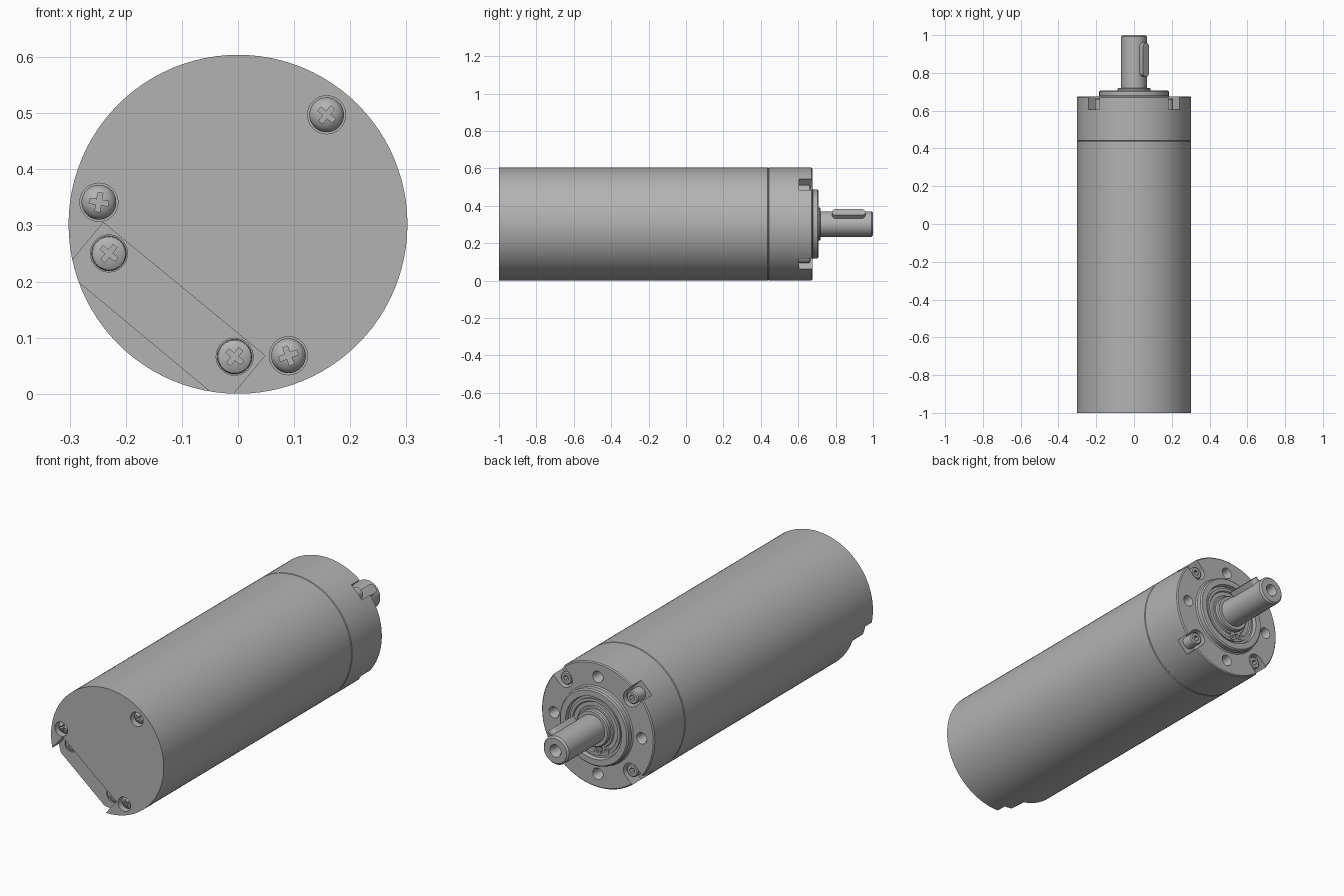
import bpy
import bmesh
from math import sin, cos, pi, radians
from mathutils import Matrix, Vector

if "Cube" in bpy.data.objects:
    bpy.data.objects.remove(bpy.data.objects["Cube"], do_unlink=True)

R = 0.302      # housing radius, also the height of the axis
SIDES = 96

steel = bpy.data.materials.new("grey steel")
steel.use_nodes = True
steel.diffuse_color = (0.45, 0.45, 0.45, 1)
steel.node_tree.nodes["Principled BSDF"].inputs["Base Color"].default_value = (0.45, 0.45, 0.45, 1)

# local (a, b, h) becomes x = a, z = b, y = h
FACING = Matrix(((1, 0, 0, 0), (0, 0, 1, 0), (0, 1, 0, 0), (0, 0, 0, 1)))


def make(name, bm):
    bmesh.ops.recalc_face_normals(bm, faces=bm.faces)
    mesh = bpy.data.meshes.new(name)
    bm.to_mesh(mesh)
    bm.free()
    mesh.materials.append(steel)
    ob = bpy.data.objects.new(name, mesh)
    bpy.context.collection.objects.link(ob)
    return ob


def lathe(name, profile, x=0, z=R, sides=SIDES):
    """Turn (y, radius) points about an axis parallel to y."""
    bm = bmesh.new()
    rings = []
    for y, r in profile:
        rings.append([bm.verts.new((x + r * cos(2 * pi * i / sides), y,
                                    z + r * sin(2 * pi * i / sides))) for i in range(sides)])
    for a, b in zip(rings, rings[1:]):
        for i in range(sides):
            j = (i + 1) % sides
            bm.faces.new((a[i], a[j], b[j], b[i]))
    bm.faces.new(rings[0])
    bm.faces.new(rings[-1])
    return make(name, bm)


def prism(name, outline, h0, h1, matrix=FACING):
    """Extrude a flat outline from h0 to h1."""
    bm = bmesh.new()
    low = [bm.verts.new(matrix @ Vector((a, b, h0))) for a, b in outline]
    high = [bm.verts.new(matrix @ Vector((a, b, h1))) for a, b in outline]
    bm.faces.new(low)
    bm.faces.new(high)
    for i in range(len(low)):
        j = (i + 1) % len(low)
        bm.faces.new((low[i], low[j], high[j], high[i]))
    return make(name, bm)


def activate(ob):
    bpy.ops.object.select_all(action='DESELECT')
    ob.select_set(True)
    bpy.context.view_layer.objects.active = ob


def cut(ob, *cutters):
    for cutter in cutters:
        mod = ob.modifiers.new("cut", 'BOOLEAN')
        mod.operation, mod.solver, mod.object = 'DIFFERENCE', 'EXACT', cutter
        activate(ob)
        bpy.ops.object.modifier_apply(modifier=mod.name)
        bpy.data.objects.remove(cutter, do_unlink=True)


def polar(radius, degrees):
    t = radians(degrees)
    return radius * cos(t), R + radius * sin(t)


def turned(outline, degrees, x=0, z=0):
    t = radians(degrees)
    return [(x + a * cos(t) - b * sin(t), z + a * sin(t) + b * cos(t)) for a, b in outline]


def cross(x, z, degrees):
    w, l = 0.0045, 0.017
    return turned([(w, w), (w, l), (-w, l), (-w, w), (-l, w), (-l, -w),
                   (-w, -w), (-w, -l), (w, -l), (w, -w), (l, -w), (l, w)], degrees, x, z)


def cross_screw(name, x, z, y, r, rise, degrees):
    """Domed cross-head screw facing the front, rim at y."""
    dome = [(y - rise * sin(a), r * cos(a)) for a in [radians(d) for d in (0, 20, 40, 60, 78)]]
    head = lathe(name, [(y + 0.03, r)] + dome, x, z, 32)
    cut(head, prism("cross_cutter", cross(x, z, degrees), y - 0.1, y + 0.012))


# Motor housing with a stepped cable notch in its front end
housing = lathe("motor_housing", [(-1, R), (0.1, R), (0.437, R), (0.44, R - 0.003)])
along, out = Vector((0.77, -0.64)), Vector((-0.64, -0.77))
a, b = Vector((-0.24, 0.305)), Vector((0.048, 0.068))
p, q = Vector((-0.27, 0.187)) - along * 0.1, Vector((-0.06, 0.012)) + along * 0.1
cut(housing,
    prism("notch_cutter", [a, b, b + out * 0.25, a + out * 0.25], -1.1, -0.95),
    prism("flat_cutter", [p, q, q + out * 0.2, p + out * 0.2], -1.1, -0.87))

# Three sunk screws in the front face
for i, angle in enumerate((51, 171, 291)):
    x, z = polar(0.251, angle)
    cut(housing, lathe("hole_cutter", [(-1.05, 0.034), (-0.955, 0.034)], x, z, 32))
    cross_screw(f"front_screw_{i + 1}", x, z, -0.968, 0.031, 0.022, angle)

# Two screws in the notch floor
for i, (x, z) in enumerate(((-0.23, 0.25), (-0.006, 0.066))):
    cut(housing, lathe("hole_cutter", [(-1.05, 0.033), (-0.94, 0.033)], x, z, 32))
    cross_screw(f"notch_screw_{i + 1}", x, z, -0.945, 0.031, 0.01, 51)

# Gearbox with a raised pilot ring and sunk bearing seat
gearbox = lathe("gearbox", [(0.44, R - 0.003), (0.443, R), (0.67, R), (0.675, R - 0.005),
                            (0.675, 0.19), (0.68, 0.184), (0.702, 0.184), (0.708, 0.178),
                            (0.708, 0.15), (0.69, 0.146), (0.69, 0.06)])
for i in range(4):
    x, z = polar(0.235, 90 * i)
    cut(gearbox, lathe("hole_cutter", [(0.57, 0.022), (0.664, 0.022), (0.686, 0.033)], x, z, 32))

# Open corner pockets, each with a socket screw
pocket = [(0.04 * cos(radians(t)), 0.04 * sin(radians(t))) for t in range(90, 271, 15)]
pocket += [(0.12, -0.04), (0.12, 0.04)]
hexagon = [(0.014 * cos(k * pi / 3), 0.014 * sin(k * pi / 3)) for k in range(6)]
for i in range(4):
    angle = 45 + 90 * i
    x, z = polar(0.25, angle)
    cut(gearbox, prism("pocket_cutter", turned(pocket, angle, x, z), 0.605, 0.72))
    head = lathe(f"socket_screw_{i + 1}", [(0.59, 0.031), (0.66, 0.031), (0.665, 0.026)], x, z, 32)
    cut(head, prism("socket_cutter", turned(hexagon, 0, x, z), 0.64, 0.7))

# Bearing, circlip and shaft collar
bearing = lathe("bearing_ring", [(0.68, 0.135), (0.698, 0.135), (0.698, 0.122), (0.692, 0.118),
                                 (0.692, 0.1), (0.698, 0.097), (0.698, 0.06)])
lathe("shaft_collar", [(0.68, 0.088), (0.715, 0.088), (0.72, 0.083), (0.72, 0.05)])
for i, angle in enumerate((238, 262)):
    x, z = polar(0.113, angle)
    ear = lathe(f"circlip_ear_{i + 1}", [(0.685, 0.017), (0.702, 0.017)], x, z, 24)
    cut(ear, lathe("hole_cutter", [(0.69, 0.007), (0.72, 0.007)], x, z, 16))

# Output shaft with a centre hole
lathe("output_shaft", [(0.68, 0.068), (0.992, 0.068), (1.0, 0.06), (1.0, 0.03),
                       (0.985, 0.022), (0.92, 0.022)], sides=64)

# Round-ended key, set in the shaft halfway between top and side
w = 0.023
key_outline = [(w * cos(radians(t)), 0.96 - w + w * sin(radians(t))) for t in range(0, 181, 15)]
key_outline += [(w * cos(radians(t)), 0.78 + w + w * sin(radians(t))) for t in range(180, 361, 15)]
s = cos(pi / 4)
key_frame = Matrix(((-s, 0, s, 0), (0, 1, 0, 0), (s, 0, s, R), (0, 0, 0, 1)))
prism("shaft_key", key_outline, 0.03, 0.09, key_frame)

# Smooth round surfaces, crisp edges
for ob in bpy.context.collection.objects:
    if ob.type == 'MESH' and steel.name in ob.data.materials:
        activate(ob)
        bpy.ops.object.shade_smooth_by_angle(angle=radians(30))
